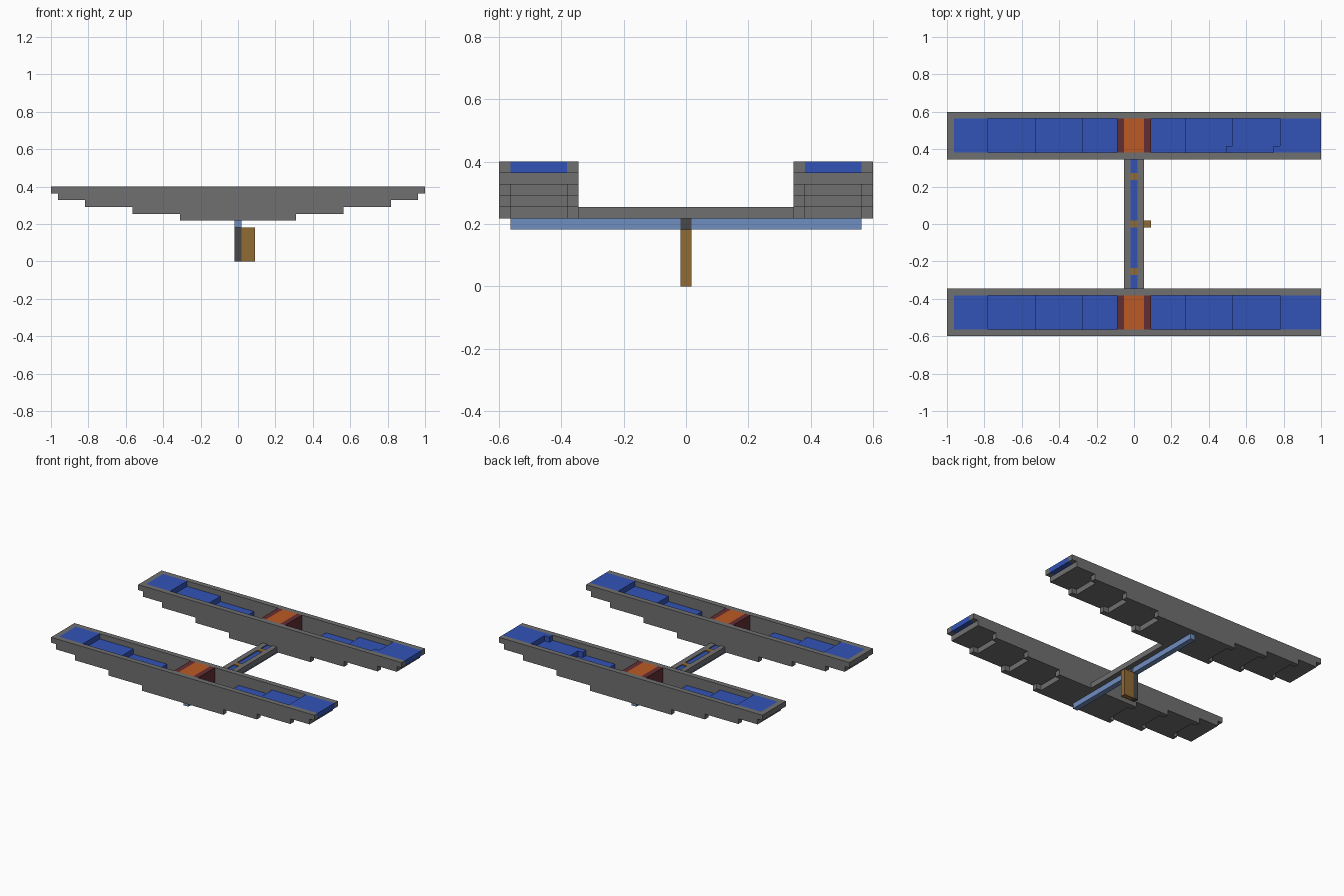
import bpy

cube = bpy.data.objects.get("Cube")
if cube:
    bpy.data.objects.remove(cube)

U = 2 / 55  # size of one building block


def material(name, *srgb):
    rgb = [((c / 255 + 0.055) / 1.055) ** 2.4 for c in srgb]
    m = bpy.data.materials.new(name)
    m.use_nodes = True
    m.diffuse_color = (*rgb, 1)
    m.node_tree.nodes["Principled BSDF"].inputs["Base Color"].default_value = (*rgb, 1)
    return m


GREY = material("stone grey", 112, 112, 112)
DARK = material("dark grey", 72, 72, 72)
BLUE = material("water blue", 50, 83, 183)
PALE = material("pale blue", 112, 142, 192)
ORANGE = material("hot orange", 188, 90, 36)
RED = material("dark red", 100, 46, 52)
BROWN = material("wood brown", 145, 107, 52)


def box(name, mat, x, y, z):
    """Box from (low, high) ranges given in blocks."""
    lo, hi = zip(x, y, z)
    bpy.ops.mesh.primitive_cube_add(
        size=1, location=[(a + b) / 2 * U for a, b in zip(lo, hi)])
    ob = bpy.context.object
    ob.name = name
    ob.scale = [(b - a) * U for a, b in zip(lo, hi)]
    bpy.ops.object.transform_apply(location=False, rotation=False, scale=True)
    ob.data.materials.append(mat)
    return ob


def span(side, a, b):
    return tuple(sorted((side * a, side * b)))


WALL_ENDS = [8.5, 15.5, 22.5, 26.5, 27.5]
FLOOR_ENDS = [7.5, 14.5, 21.5, 26.5]

for s, label in ((-1, "front"), (1, "back")):
    inner = span(s, 10.5, 15.5)
    # Stepped side walls
    for i, end in enumerate(WALL_ENDS):
        for a, b in ((9.5, 10.5), (15.5, 16.5)):
            box(f"{label}_trough_wall", GREY, (-end, end), span(s, a, b), (6 + i, 7 + i))
    # Stepped floor with water lying on every step
    box(f"{label}_trough_floor", GREY, (-7.5, 7.5), inner, (6, 7))
    box(f"{label}_trough_water", BLUE, (-7.5, 7.5), inner, (7, 8))
    for i in range(1, 4):
        for d in (-1, 1):
            a, b = FLOOR_ENDS[i - 1], FLOOR_ENDS[i]
            box(f"{label}_trough_floor", GREY, span(d, a, b), inner, (6 + i, 7 + i))
            # Water runs out through the open left end
            w = b + 1 if (i == 3 and d == 1) else b
            box(f"{label}_trough_water", BLUE, span(d, a, w), inner, (7 + i, 8 + i))
    box(f"{label}_trough_end", GREY, (-27.5, -26.5), inner, (10, 11))
    # Hot core between two red cheeks
    box(f"{label}_core", ORANGE, (-1.5, 1.5), inner, (8, 11))
    for d in (-1, 1):
        box(f"{label}_core_cheek", RED, span(d, 1.5, 2.5), inner, (8, 11))

# Spilled water blocks on two steps of the back trough
for x, z in ((20.5, 10), (13.5, 9)):
    box("water_spill", BLUE, (x, x + 1), (10.5, 11.5), (z, z + 1))

# Bridge with a water channel and wooden plugs
for d in (-1, 1):
    box("bridge_side", GREY, span(d, 0.5, 1.5), (-9.5, 9.5), (6, 7))
box("bridge_channel_water", BLUE, (-0.5, 0.5), (-9.5, 9.5), (6, 6.8))
for y in (-7, 0, 7):
    box("bridge_plug", BROWN, (-0.5, 0.5), (y - 0.5, y + 0.5), (6.8, 7))

# Pale beam under the bridge, and the post with its wooden panel
for d in (-1, 1):
    box("under_beam", PALE, (-0.5, 0.5), span(d, 0.5, 15.5), (5, 6))
box("post", DARK, (-0.5, 0.5), (-0.5, 0.5), (0, 6))
box("post_panel", BROWN, (0.5, 2.5), (-0.5, 0.5), (0, 5))
